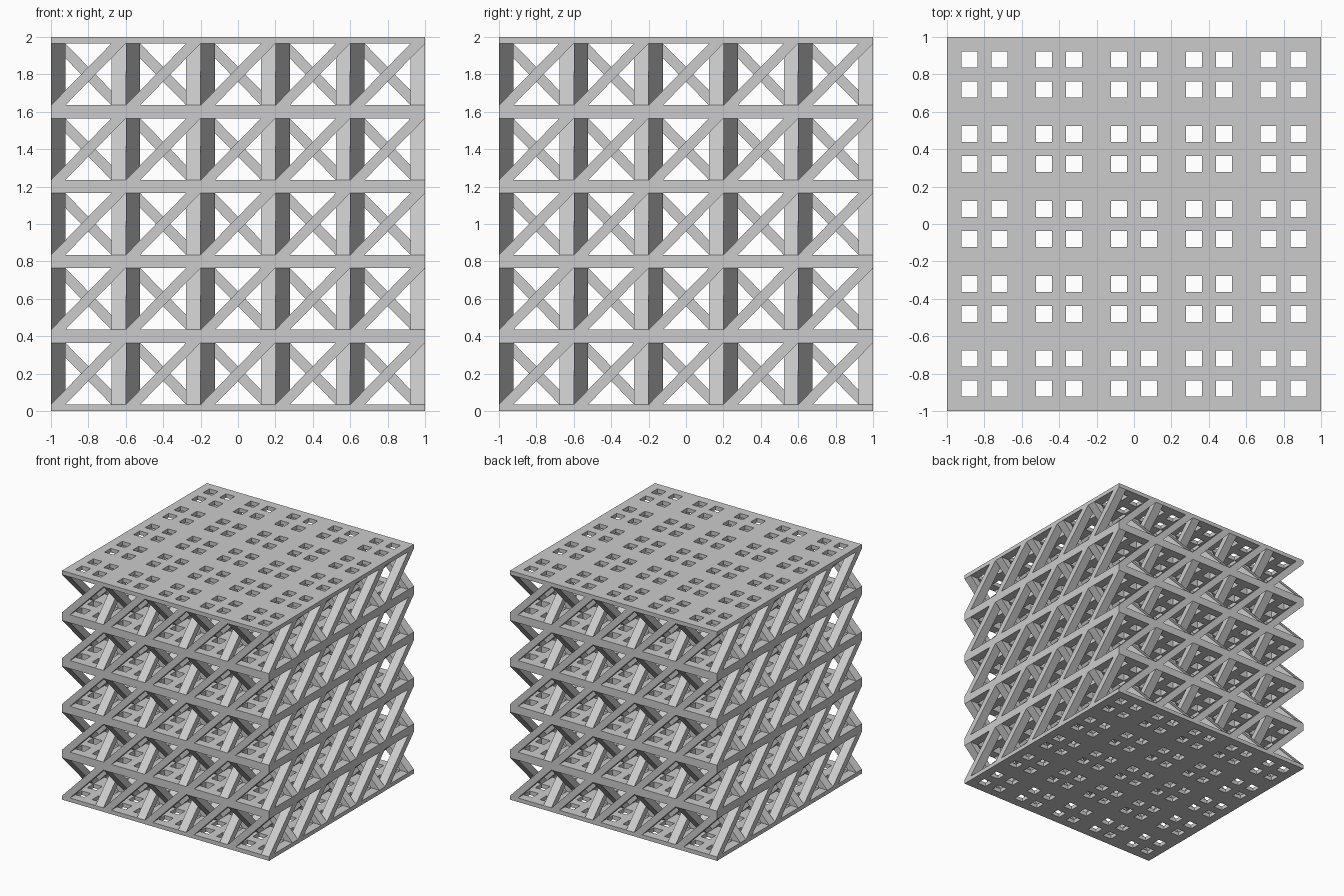
import bpy
import bmesh
from math import pi
from mathutils import Matrix, Vector

cube = bpy.data.objects.get("Cube")
if cube:
    bpy.data.objects.remove(cube, do_unlink=True)

COUNT = 5          # cells along each axis
CELL = 2 / COUNT   # cell size
BAR = 0.077        # strut and plate border width
RIB = 0.075        # plate strip between paired holes
SKIN = 0.035       # plate thickness belonging to one cell

grey = bpy.data.materials.new("plain grey")
grey.use_nodes = True
colour = (0.6, 0.6, 0.6, 1)
grey.diffuse_color = colour
grey.node_tree.nodes["Principled BSDF"].inputs["Base Color"].default_value = colour


def make_object(name, bm):
    bmesh.ops.recalc_face_normals(bm, faces=bm.faces)
    mesh = bpy.data.meshes.new(name)
    bm.to_mesh(mesh)
    bm.free()
    mesh.materials.append(grey)
    obj = bpy.data.objects.new(name, mesh)
    bpy.context.collection.objects.link(obj)
    return obj


def extrude(bm, faces, offset):
    result = bmesh.ops.extrude_face_region(bm, geom=faces)
    verts = [g for g in result["geom"] if isinstance(g, bmesh.types.BMVert)]
    bmesh.ops.translate(bm, verts=verts, vec=offset)


def perforated_plate(name, bottom, top):
    """Square plate with four square holes in every cell."""
    half = CELL / 2
    steps = (0, BAR, half - RIB / 2, half + RIB / 2, CELL - BAR)
    lines = [i * CELL + s - 1 for i in range(COUNT) for s in steps] + [1]
    bm = bmesh.new()
    grid = [[bm.verts.new((x, y, bottom)) for y in lines] for x in lines]
    for i in range(len(lines) - 1):
        for j in range(len(lines) - 1):
            if i % 5 in (1, 3) and j % 5 in (1, 3):
                continue
            bm.faces.new((grid[i][j], grid[i + 1][j],
                          grid[i + 1][j + 1], grid[i][j + 1]))
    extrude(bm, bm.faces[:], Vector((0, 0, top - bottom)))
    loose = [v for v in bm.verts if not v.link_faces]
    bmesh.ops.delete(bm, geom=loose, context='VERTS')
    return make_object(name, bm)


# Plates between the storeys, thinner at the very top and bottom
for level in range(COUNT + 1):
    z = level * CELL
    perforated_plate(f"plate_{level}", max(z - SKIN, 0), min(z + SKIN, 2))

# One diagonal strut on each side of a cell, turned around its centre
bm = bmesh.new()
h = CELL / 2
low, high = SKIN, CELL - SKIN
for turn in range(4):
    profile = [(-h, low), (-h + BAR, low), (h, high), (h - BAR, high)]
    face = bm.faces.new([bm.verts.new((x, -h, z)) for x, z in profile])
    before = set(bm.verts) - set(face.verts)
    extrude(bm, [face], Vector((0, BAR, 0)))
    new = [v for v in bm.verts if v not in before]
    bmesh.ops.rotate(bm, verts=new, cent=(0, 0, 0),
                     matrix=Matrix.Rotation(turn * pi / 2, 3, 'Z'))
struts = make_object("diagonal_struts", bm)
struts.location = (h - 1, h - 1, 0)

# Repeat the cell along all three axes
for axis in range(3):
    array = struts.modifiers.new(f"repeat_{'xyz'[axis]}", 'ARRAY')
    array.count = COUNT
    array.use_relative_offset = False
    array.use_constant_offset = True
    offset = [0, 0, 0]
    offset[axis] = CELL
    array.constant_offset_displace = offset
